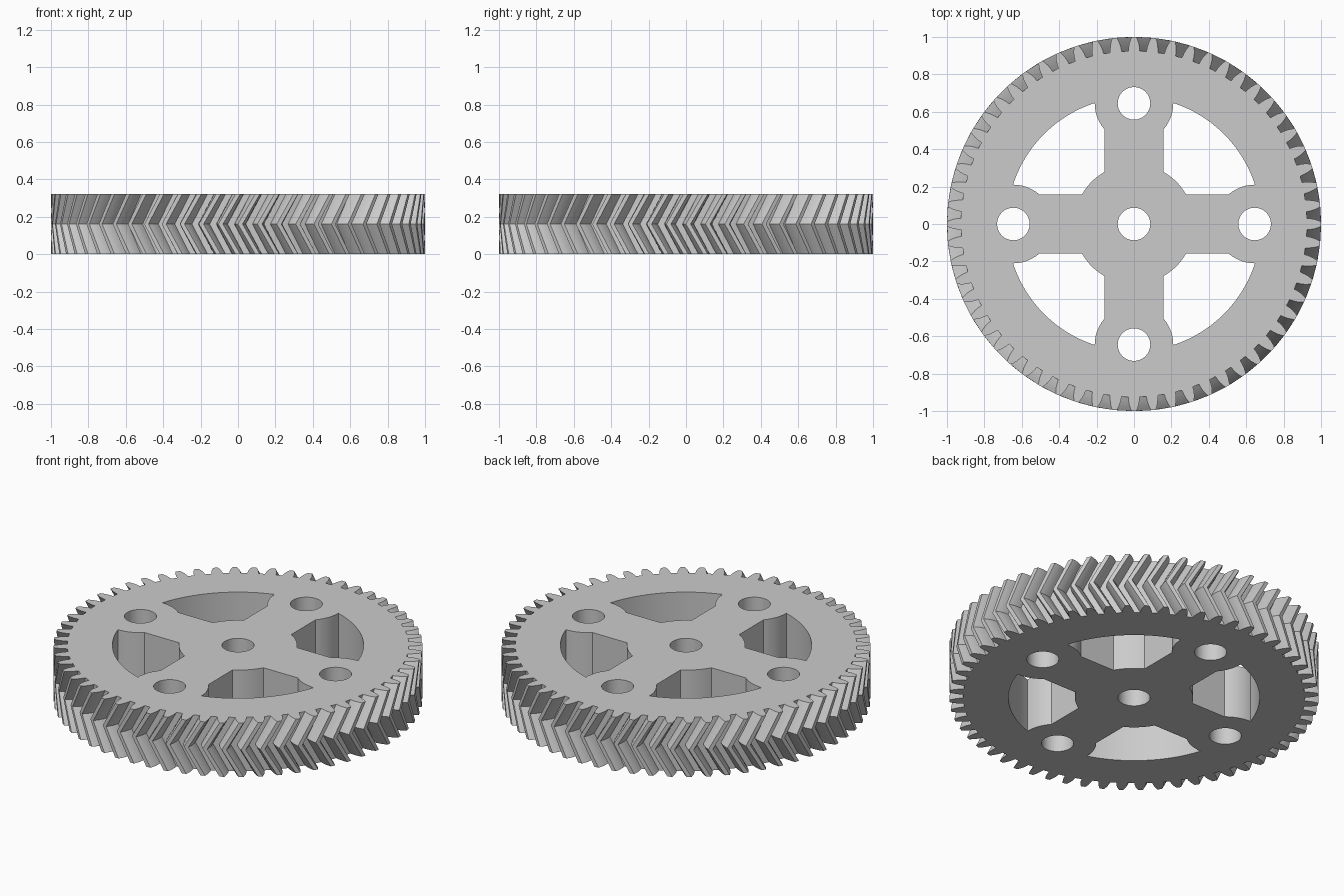
import bpy
import bmesh
from math import pi, sin, cos, acos, asin

cube = bpy.data.objects.get("Cube")
if cube:
    bpy.data.objects.remove(cube, do_unlink=True)

HEIGHT = 0.322
TEETH = 60
TWIST = 0.093          # turn of the teeth between mid plane and either face
HUB, RIM = 0.32, 0.68  # hub radius and inner radius of the rim
SPOKE = 0.158          # half width of a spoke
BOSS, BOSS_AT = 0.21, 0.645
HOLE = 0.087

# Half tooth: radius and half angle, root to tip
FLANK = [(0.925, 0.033), (0.946, 0.0305), (0.968, 0.0255), (0.985, 0.019), (1.0, 0.0125)]


def arc(radius, start, end, steps, cx=0.0, cy=0.0):
    angles = [start + (end - start) * i / steps for i in range(steps + 1)]
    return [(cx + radius * cos(a), cy + radius * sin(a)) for a in angles]


def rotate(points, a):
    return [(x * cos(a) - y * sin(a), x * sin(a) + y * cos(a)) for x, y in points]


def tooth_outline():
    points = []
    for i in range(TEETH):
        mid = 2 * pi * i / TEETH
        rising = [(r, mid - h) for r, h in FLANK]
        falling = [(r, mid + h) for r, h in reversed(FLANK)]
        points += [(r * cos(a), r * sin(a)) for r, a in rising + falling]
    return points


def window_outline():
    """Opening between two spokes: rim, boss, spoke, hub, spoke, boss."""
    rim_start = acos((RIM**2 + BOSS_AT**2 - BOSS**2) / (2 * RIM * BOSS_AT))
    boss_start = asin((RIM * cos(rim_start) - BOSS_AT) / BOSS)
    boss_end = -acos(SPOKE / BOSS)
    hub_start = asin(SPOKE / HUB)
    rim = arc(RIM, rim_start, pi / 2 - rim_start, 32)
    boss = arc(BOSS, boss_start, boss_end, 12, 0, BOSS_AT)[1:]
    hub = arc(HUB, pi / 2 - hub_start, hub_start, 12)
    other_boss = [(y, x) for x, y in reversed(boss)]
    return rim + boss + hub + other_boss


def add_wall(bm, outline, levels):
    """Skin an outline through (height, turn) levels; return the end edges."""
    rings = []
    for z, turn in levels:
        rings.append([bm.verts.new((x, y, z)) for x, y in rotate(outline, turn)])
    count = len(outline)
    for low, high in zip(rings, rings[1:]):
        for i in range(count):
            j = (i + 1) % count
            bm.faces.new((low[i], low[j], high[j], high[i]))
    ends = []
    for ring in (rings[0], rings[-1]):
        ends.append([bm.edges.get((ring[i], ring[(i + 1) % count])) for i in range(count)])
    return ends


bm = bmesh.new()
bottom_edges, top_edges = [], []


def add_part(outline, levels):
    bottom, top = add_wall(bm, outline, levels)
    bottom_edges.extend(bottom)
    top_edges.extend(top)


# Herringbone teeth
add_part(tooth_outline(), [(0, 0), (HEIGHT / 2, -TWIST), (HEIGHT, 0)])

# Shaft hole, spoke windows and bolt holes
straight = [(0, 0), (HEIGHT, 0)]
add_part(arc(HOLE, 0, 2 * pi, 48)[:-1], straight)
for k in range(4):
    add_part(rotate(window_outline(), k * pi / 2), straight)
    add_part(rotate(arc(HOLE, 0, 2 * pi, 48, BOSS_AT)[:-1], k * pi / 2), straight)

# Flat faces with the openings left free
for edges, z_dir in ((bottom_edges, -1), (top_edges, 1)):
    bmesh.ops.triangle_fill(bm, use_beauty=True, use_dissolve=False,
                            edges=edges, normal=(0, 0, z_dir))
bmesh.ops.recalc_face_normals(bm, faces=bm.faces[:])

mesh = bpy.data.meshes.new("herringbone_gear")
bm.to_mesh(mesh)
bm.free()
gear = bpy.data.objects.new("herringbone_gear", mesh)
bpy.context.collection.objects.link(gear)

# Plain grey metal
grey = bpy.data.materials.new("grey")
grey.use_nodes = True
colour = (0.6, 0.6, 0.6, 1.0)
grey.diffuse_color = colour
grey.node_tree.nodes["Principled BSDF"].inputs["Base Color"].default_value = colour
mesh.materials.append(grey)

bpy.ops.object.select_all(action="DESELECT")
gear.select_set(True)
bpy.context.view_layer.objects.active = gear
bpy.ops.object.shade_smooth_by_angle(angle=pi / 9)
